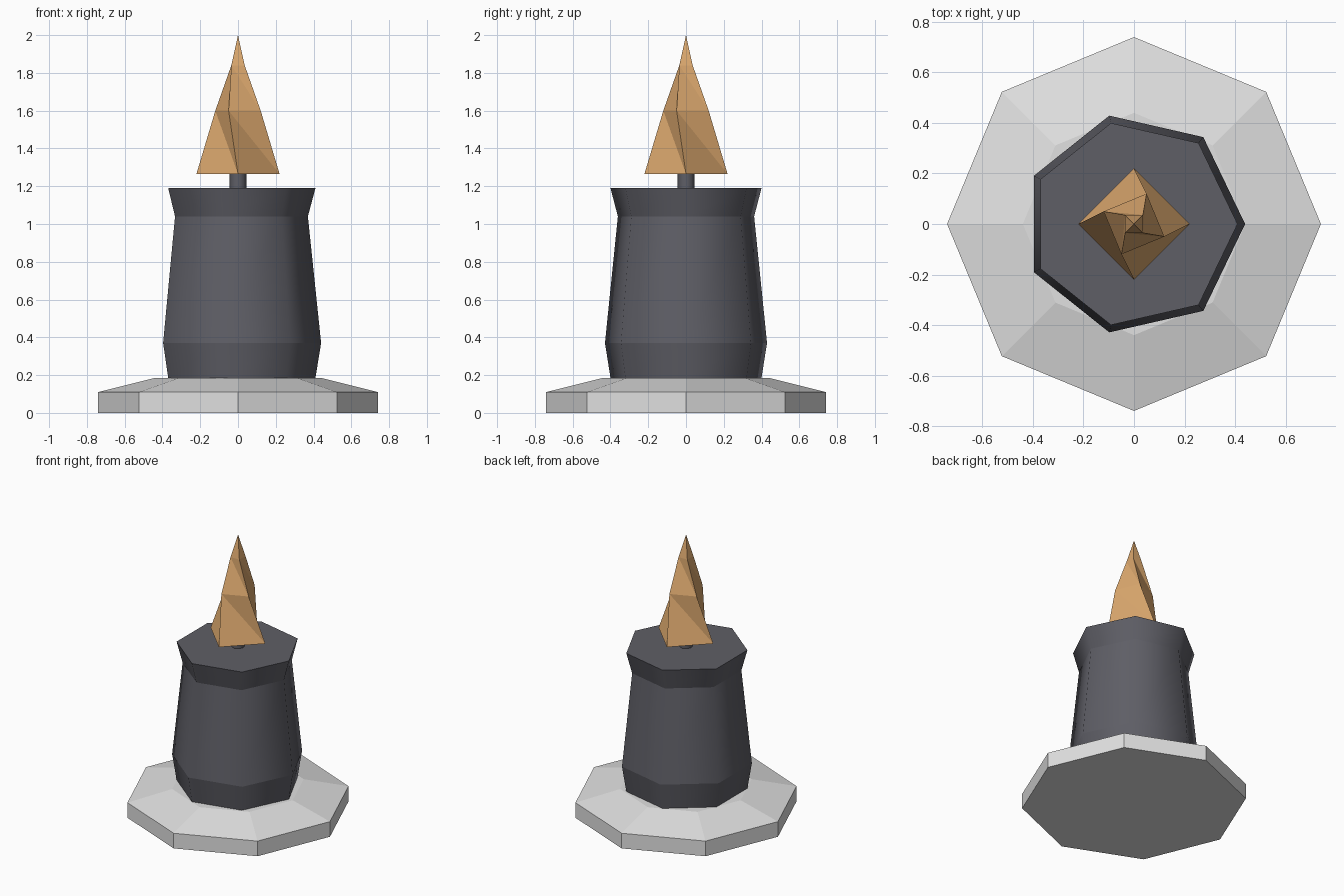
import bpy
import bmesh
from math import cos, sin, pi, radians

cube = bpy.data.objects.get("Cube")
if cube:
    bpy.data.objects.remove(cube, do_unlink=True)


def material(name, rgb):
    mat = bpy.data.materials.new(name)
    mat.use_nodes = True
    mat.diffuse_color = (*rgb, 1)
    mat.node_tree.nodes["Principled BSDF"].inputs["Base Color"].default_value = (*rgb, 1)
    return mat


def lathe(name, sides, rings, mat, smooth_sides=False, split=False):
    """Stack rings of (radius, height, twist in degrees); a zero radius is a point."""
    bm = bmesh.new()
    loops = []
    for radius, z, twist in rings:
        if radius == 0:
            loops.append([bm.verts.new((0, 0, z))] * sides)
            continue
        angles = [2 * pi * i / sides + radians(twist) for i in range(sides)]
        loops.append([bm.verts.new((radius * cos(a), radius * sin(a), z)) for a in angles])
    for low, high in zip(loops, loops[1:]):
        for i in range(sides):
            j = (i + 1) % sides
            if high[i] is high[j]:
                bm.faces.new((low[i], low[j], high[i]))
            elif split:
                bm.faces.new((low[i], low[j], high[i]))
                bm.faces.new((low[j], high[j], high[i]))
            else:
                bm.faces.new((low[i], low[j], high[j], high[i]))
    walls = list(bm.faces)
    bm.faces.new(loops[0][::-1])
    if rings[-1][0]:
        bm.faces.new(loops[-1])
    # Round the walls sideways while the horizontal rings stay crisp
    if smooth_sides:
        for face in walls:
            face.smooth = True
        for edge in bm.edges:
            a, b = edge.verts
            edge.smooth = abs(a.co.z - b.co.z) > 0.001
    bm.normal_update()
    mesh = bpy.data.meshes.new(name)
    bm.to_mesh(mesh)
    bm.free()
    mesh.materials.append(mat)
    obj = bpy.data.objects.new(name, mesh)
    bpy.context.collection.objects.link(obj)
    return obj


stone = material("pale grey", (0.75, 0.75, 0.75))
wax = material("dark slate", (0.113, 0.113, 0.133))
fire = material("warm amber", (0.71, 0.39, 0.155))

# Octagonal dish with a sloping top
lathe("base_dish", 8, [(0.74, 0, 0), (0.74, 0.11, 0), (0.44, 0.185, 0)], stone)

# Seven-sided candle with a bulging foot and flared rim
lathe("candle_body", 7,
      [(0.41, 0.185, 0), (0.44, 0.37, 0), (0.37, 1.04, 0), (0.41, 1.19, 0)],
      wax, smooth_sides=True)

# Short wick
lathe("wick", 8, [(0.045, 1.18, 0), (0.045, 1.28, 0)], wax, smooth_sides=True)

# Twisted four-sided flame
lathe("flame", 4,
      [(0.22, 1.265, 0), (0.13, 1.6, -22.5), (0.05, 1.84, -45), (0, 2, 0)],
      fire, split=True)
